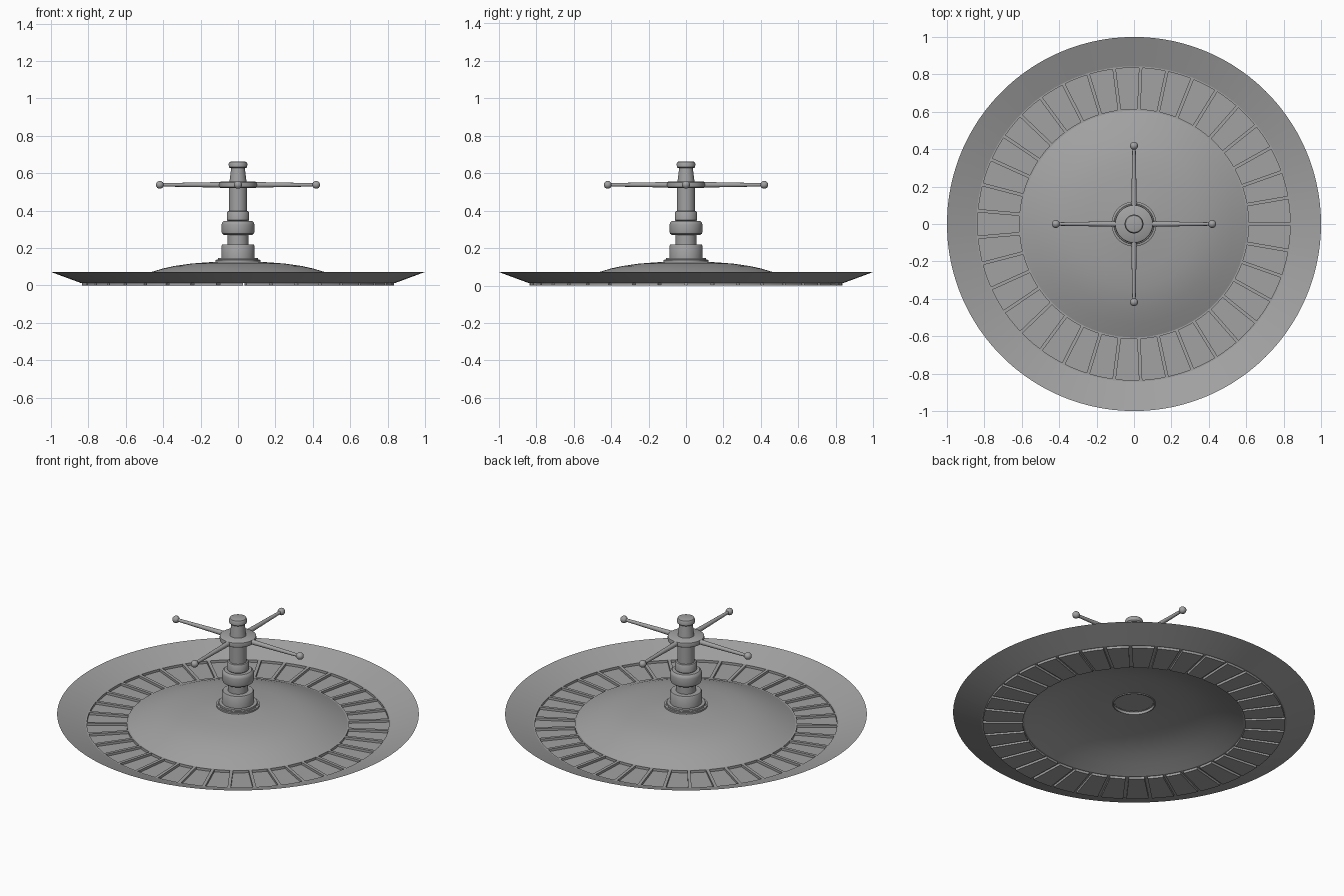
import bpy, bmesh
from math import pi, cos, sin
from mathutils import Matrix, Vector

cube = bpy.data.objects.get("Cube")
if cube:
    bpy.data.objects.remove(cube, do_unlink=True)

grey = bpy.data.materials.new("mid grey metal")
grey.use_nodes = True
colour = (0.36, 0.36, 0.36, 1)
grey.diffuse_color = colour
grey.node_tree.nodes["Principled BSDF"].inputs["Base Color"].default_value = colour


def finish(bm, name, angle=0.6):
    """Turn a bmesh into a smooth shaded object in the one material."""
    mesh = bpy.data.meshes.new(name)
    bm.to_mesh(mesh)
    bm.free()
    mesh.materials.append(grey)
    ob = bpy.data.objects.new(name, mesh)
    bpy.context.collection.objects.link(ob)
    bpy.ops.object.select_all(action='DESELECT')
    bpy.context.view_layer.objects.active = ob
    ob.select_set(True)
    bpy.ops.object.shade_smooth_by_angle(angle=angle)
    return ob


def lathe(name, profile, steps=48):
    """Spin a (radius, height) profile round the z axis."""
    bm = bmesh.new()
    verts = [bm.verts.new((r, 0, z)) for r, z in profile]
    edges = [bm.edges.new(pair) for pair in zip(verts, verts[1:])]
    bmesh.ops.spin(bm, geom=verts + edges, cent=(0, 0, 0), axis=(0, 0, 1),
                   angle=2 * pi, steps=steps, use_merge=True)
    bmesh.ops.remove_doubles(bm, verts=bm.verts, dist=0.0001)
    bmesh.ops.recalc_face_normals(bm, faces=bm.faces)
    return finish(bm, name)


# Dish: sloping rim, ring of pockets, and domed centre with a hole
POCKETS, COLUMNS, FRET, DEPTH = 37, 4, 0.009, 0.014
POCKET_RING = 2
dish_profile = [(1, 0.072), (0.843, DEPTH), (0.835, DEPTH), (0.615, DEPTH),
                (0.606, DEPTH), (0.53, 0.047), (0.46, 0.073), (0.4, 0.091),
                (0.34, 0.104), (0.25, 0.117), (0.115, 0.127)]
pitch = 2 * pi / POCKETS
bm = bmesh.new()
rings = []
for r, z in dish_profile:
    gap = FRET / max(r, 0.6)
    ring = []
    for k in range(POCKETS):
        for j in range(COLUMNS):
            a = k * pitch + gap + (pitch - 2 * gap) * j / (COLUMNS - 1)
            ring.append(bm.verts.new((r * cos(a), r * sin(a), z)))
    rings.append(ring)
floors = []
count = POCKETS * COLUMNS
for i, (outer, inner) in enumerate(zip(rings, rings[1:])):
    for c in range(count):
        n = (c + 1) % count
        face = bm.faces.new((outer[c], outer[n], inner[n], inner[c]))
        if i == POCKET_RING and c % COLUMNS < COLUMNS - 1:
            floors.append(face)
# Sink the pocket floors between the frets
new = bmesh.ops.extrude_face_region(bm, geom=floors)["geom"]
sunk = [g for g in new if isinstance(g, bmesh.types.BMVert)]
bmesh.ops.translate(bm, verts=sunk, vec=(0, 0, -DEPTH))
old = [f for f in floors if f.is_valid]
if old:
    bmesh.ops.delete(bm, geom=old, context='FACES')
finish(bm, "wheel_dish", 0.35)

# Spindle: stepped column with a round collar
lathe("spindle_flange", [(0, 0.14), (0.113, 0.14), (0.113, 0.122), (0.12, 0.122),
                         (0.12, 0.136), (0.108, 0.139), (0.106, 0.147), (0, 0.147)])
lathe("spindle_base", [(0.088, 0.145), (0.088, 0.212), (0.084, 0.218), (0, 0.218)])
lathe("spindle_column", [(0.055, 0.21), (0.055, 0.345), (0.06, 0.35), (0.06, 0.39),
                         (0.056, 0.396), (0.048, 0.398), (0.048, 0.53)])
lathe("spindle_collar", [(0.054, 0.27), (0.076, 0.27), (0.085, 0.277), (0.088, 0.288),
                         (0.088, 0.325), (0.085, 0.337), (0.076, 0.345), (0.054, 0.345)])

# Turret: hub disc, tapered neck and top knob
lathe("turret_hub", [(0, 0.52), (0.092, 0.52), (0.1, 0.525), (0.102, 0.538),
                     (0.1, 0.551), (0.092, 0.556), (0, 0.556)])
lathe("turret_neck", [(0.046, 0.55), (0.036, 0.632)])
lathe("turret_knob", [(0, 0.627), (0.042, 0.627), (0.049, 0.633), (0.05, 0.65),
                      (0.045, 0.66), (0.036, 0.663), (0, 0.663)])

# Four handles, each a tapered rod with a ball tip
for k, side in enumerate(("left", "back", "right", "front")):
    turn = Matrix.Rotation(k * pi / 2, 4, 'Z') @ Matrix.Translation((0, 0, 0.538))
    lay = Matrix.Rotation(pi / 2, 4, 'Y')
    bm = bmesh.new()
    bmesh.ops.create_cone(bm, cap_ends=True, segments=16, radius1=0.015, radius2=0.009,
                          depth=0.33, matrix=turn @ Matrix.Translation((0.245, 0, 0)) @ lay)
    bmesh.ops.create_uvsphere(bm, u_segments=20, v_segments=12, radius=0.021,
                              matrix=turn @ Matrix.Translation((0.418, 0, 0)) @ lay)
    finish(bm, side + "_handle")
